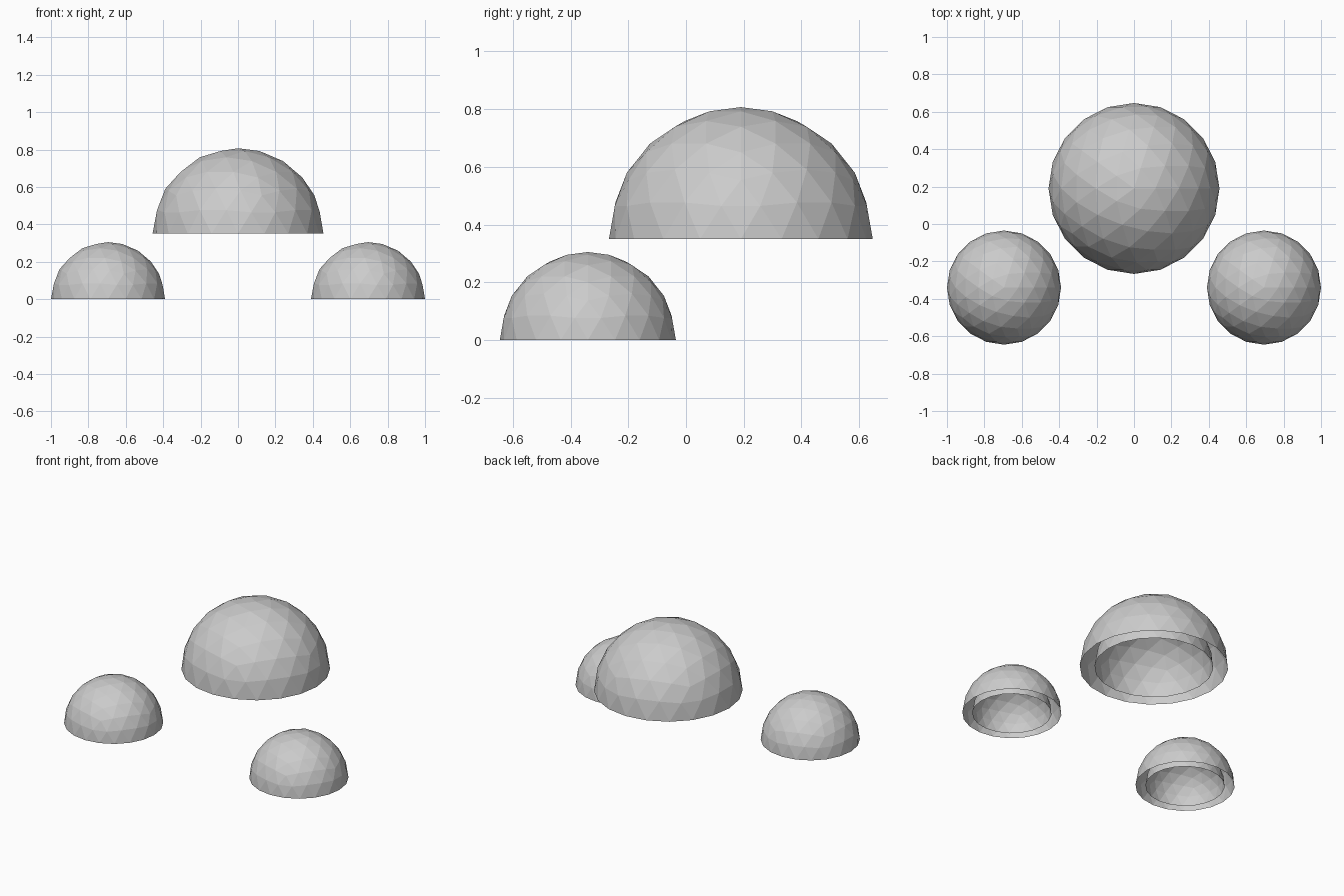
import bpy, bmesh
from mathutils import Vector

if "Cube" in bpy.data.objects:
    bpy.data.objects.remove(bpy.data.objects["Cube"])


def half_icosphere(name, radius, centre, inward=False):
    """Open upper half of a faceted icosphere, cut along its equator."""
    bm = bmesh.new()
    bmesh.ops.create_icosphere(bm, subdivisions=3, radius=radius)
    below = [v for v in bm.verts if v.co.z < -0.001]
    bmesh.ops.delete(bm, geom=below, context='VERTS')
    if inward:
        bmesh.ops.reverse_faces(bm, faces=bm.faces[:])
    mesh = bpy.data.meshes.new(name)
    bm.to_mesh(mesh)
    bm.free()
    obj = bpy.data.objects.new(name, mesh)
    obj.location = Vector(centre)
    bpy.context.collection.objects.link(obj)
    return obj


# Each dome is an outer shell with a smaller lining nested inside it
domes = [
    ("large_dome", 0.457, (0, 0.19, 0.35)),
    ("left_dome", 0.305, (-0.695, -0.34, 0)),
    ("right_dome", 0.305, (0.695, -0.34, 0)),
]
for name, radius, centre in domes:
    half_icosphere(name + "_shell", radius, centre)
    half_icosphere(name + "_lining", radius * 0.8, centre, inward=True)
